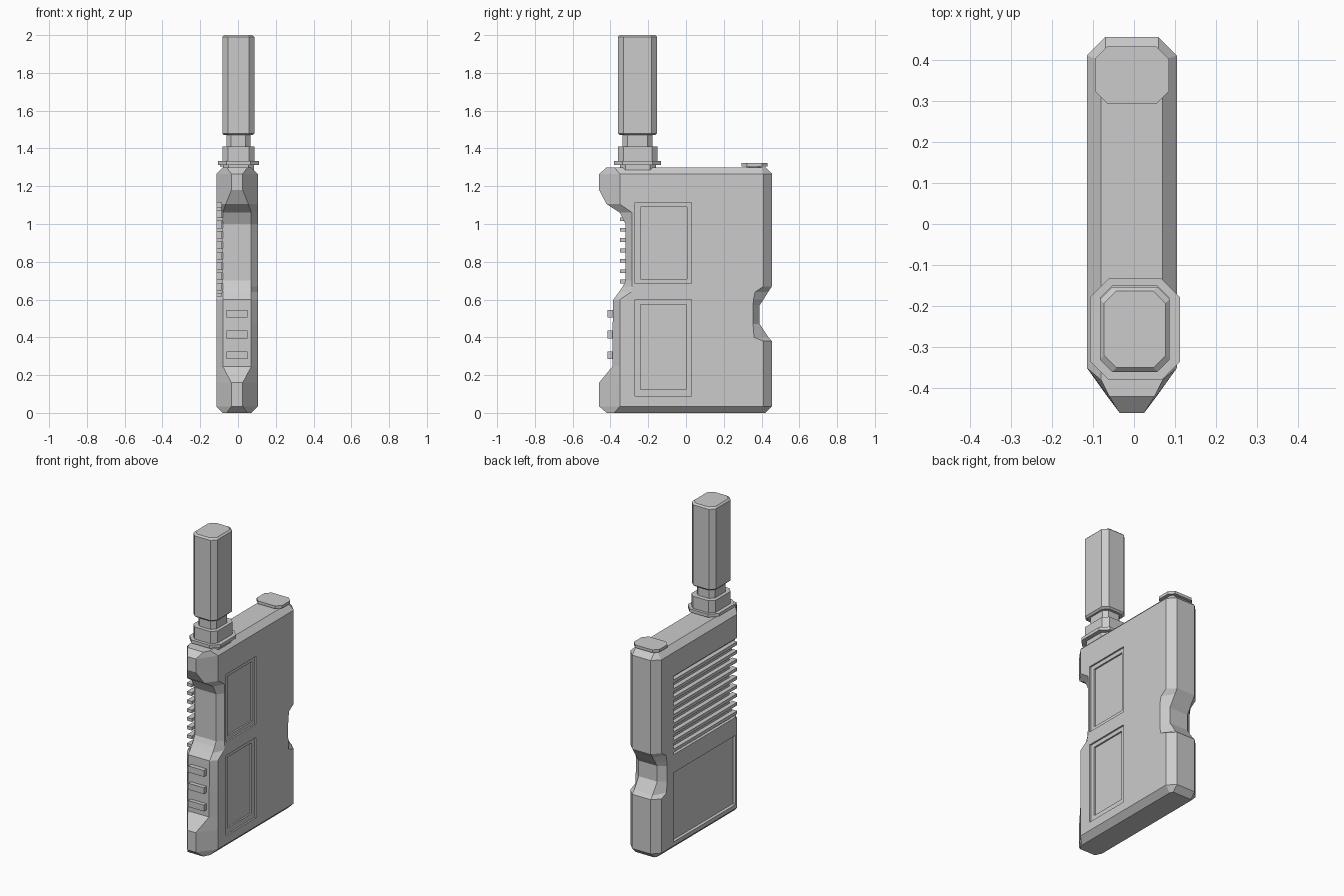
import bpy, bmesh

old = bpy.data.objects.get("Cube")
if old:
    bpy.data.objects.remove(old, do_unlink=True)

grey = bpy.data.materials.new("light grey")
grey.use_nodes = True
grey.diffuse_color = (0.6, 0.6, 0.6, 1)
grey.node_tree.nodes["Principled BSDF"].inputs["Base Color"].default_value = (0.6, 0.6, 0.6, 1)


def loft(name, rings):
    """Skin a stack of equal-length rings and cap both ends."""
    bm = bmesh.new()
    loops = [[bm.verts.new(p) for p in ring] for ring in rings]
    n = len(loops[0])
    for low, high in zip(loops, loops[1:]):
        for i in range(n):
            j = (i + 1) % n
            bm.faces.new((low[i], low[j], high[j], high[i]))
    bm.faces.new(loops[0][::-1])
    bm.faces.new(loops[-1])
    bmesh.ops.recalc_face_normals(bm, faces=bm.faces)
    mesh = bpy.data.meshes.new(name)
    bm.to_mesh(mesh)
    bm.free()
    obj = bpy.data.objects.new(name, mesh)
    bpy.context.collection.objects.link(obj)
    mesh.materials.append(grey)
    return obj


def box(name, x, y, z):
    """Box between (low, high) pairs."""
    return loft(name, [[(x[0], y[0], h), (x[1], y[0], h), (x[1], y[1], h), (x[0], y[1], h)] for h in z])


def octagon(x, y, z, cut, inset=0):
    x0, x1, y0, y1 = x[0] + inset, x[1] - inset, y[0] + inset, y[1] - inset
    return [(x0 + cut, y0, z), (x1 - cut, y0, z), (x1, y0 + cut, z), (x1, y1 - cut, z),
            (x1 - cut, y1, z), (x0 + cut, y1, z), (x0, y1 - cut, z), (x0, y0 + cut, z)]


def prism(name, x, y, z, cut, bevel=0):
    """Corner-cut block with optional bevelled ends."""
    rings = [octagon(x, y, z[0], cut, bevel), octagon(x, y, z[1], cut, bevel)]
    if bevel:
        rings[1:1] = [octagon(x, y, z[0] + bevel, cut), octagon(x, y, z[1] - bevel, cut)]
    return loft(name, rings)


# Body: front grip and rear thumb notch come from changing sections
MID, HALF = -0.005, 0.11
END = (0.055, -0.38, 0.42, 0.065, 0.40, 0.075)
BACK = (0.455, 0.065, 0.41, HALF)
NOTCH = (0.39, 0.065, 0.355, HALF)
sections = [
    (0, *END),
    (0.035, 0.03, -0.35, *BACK),
    (0.16, 0.03, -0.35, *BACK),
    (0.245, 0.075, -0.35, *BACK),
    (0.38, 0.075, -0.35, *BACK),
    (0.40, 0.075, -0.35, 0.437, 0.065, 0.36, HALF),
    (0.47, 0.075, -0.35, *NOTCH),
    (0.57, 0.075, -0.35, *NOTCH),
    (0.60, 0.075, -0.35, 0.41, 0.065, 0.357, HALF),
    (0.64, 0.075, -0.29, 0.435, 0.065, 0.365, HALF),
    (0.67, 0.075, -0.285, *BACK),
    (0.70, 0.075, -0.285, *BACK),
    (1.0, 0.075, -0.285, *BACK),
    (1.06, 0.075, -0.285, *BACK),
    (1.105, 0.06, -0.35, *BACK),
    (1.18, 0.03, -0.35, *BACK),
    (1.265, 0.03, -0.35, *BACK),
    (1.30, *END),
]
front_y = [-0.42, -0.46, -0.46, -0.39, -0.39, -0.39, -0.388, -0.386, -0.385,
           -0.355, -0.335, -0.32, -0.32, -0.35, -0.42, -0.46, -0.46, -0.42]
rings = []
for (z, wf, ys, yb, wb, yc, w), yf in zip(sections, front_y):
    half = [(wf, yf), (w, ys), (w, yc), (wb, yb)]
    rings.append([(MID + x, y, z) for x, y in half] + [(MID - x, y, z) for x, y in half[::-1]])
body = loft("body", rings)

# Recesses: two stepped panels on one side, grille bay and cover on the other
SIDE = MID + HALF
cutters = [
    box("cut", (SIDE - 0.01, 0.3), (-0.27, 0.03), (0.685, 1.115)),
    box("cut", (SIDE - 0.02, 0.3), (-0.24, 0.005), (0.71, 1.09)),
    box("cut", (SIDE - 0.01, 0.3), (-0.27, 0.03), (0.09, 0.60)),
    box("cut", (SIDE - 0.02, 0.3), (-0.24, 0.0), (0.125, 0.575)),
    box("cut", (-0.3, -0.087), (-0.6, 0.29), (0.615, 1.115)),
    box("cut", (-0.3, -0.095), (-0.335, 0.29), (0.06, 0.50)),
]
bpy.context.view_layer.objects.active = body
for cutter in cutters:
    mod = body.modifiers.new("recess", "BOOLEAN")
    mod.operation, mod.solver, mod.object = "DIFFERENCE", "EXACT", cutter
    bpy.ops.object.modifier_apply(modifier=mod.name)
    bpy.data.objects.remove(cutter, do_unlink=True)

# Grille bars
for i in range(9):
    z = 0.64 + i * 0.055
    box(f"grille_bar_{i + 1}", (-0.115, -0.08), (-0.35, 0.295), (z - 0.01, z + 0.01))

# Front buttons
for i in range(3):
    z = 0.305 + i * 0.11
    box(f"front_button_{i + 1}", (-0.06, 0.05), (-0.415, -0.37), (z - 0.02, z + 0.02))

# Antenna stack
prism("antenna_foot", (-0.08, 0.085), (-0.35, -0.16), (1.28, 1.315), 0.03)
prism("antenna_flange", (-0.107, 0.112), (-0.38, -0.133), (1.313, 1.333), 0.045)
prism("antenna_collar", (-0.083, 0.087), (-0.36, -0.15), (1.333, 1.41), 0.03)
prism("antenna_neck", (-0.062, 0.066), (-0.335, -0.178), (1.40, 1.48), 0.025)
prism("antenna", (-0.083, 0.087), (-0.36, -0.153), (1.47, 2.0), 0.03, 0.01)

# Rear top button
prism("top_button_stem", (-0.065, 0.055), (0.32, 0.40), (1.28, 1.31), 0.02)
prism("top_button", (-0.095, 0.085), (0.293, 0.432), (1.305, 1.323), 0.03)
